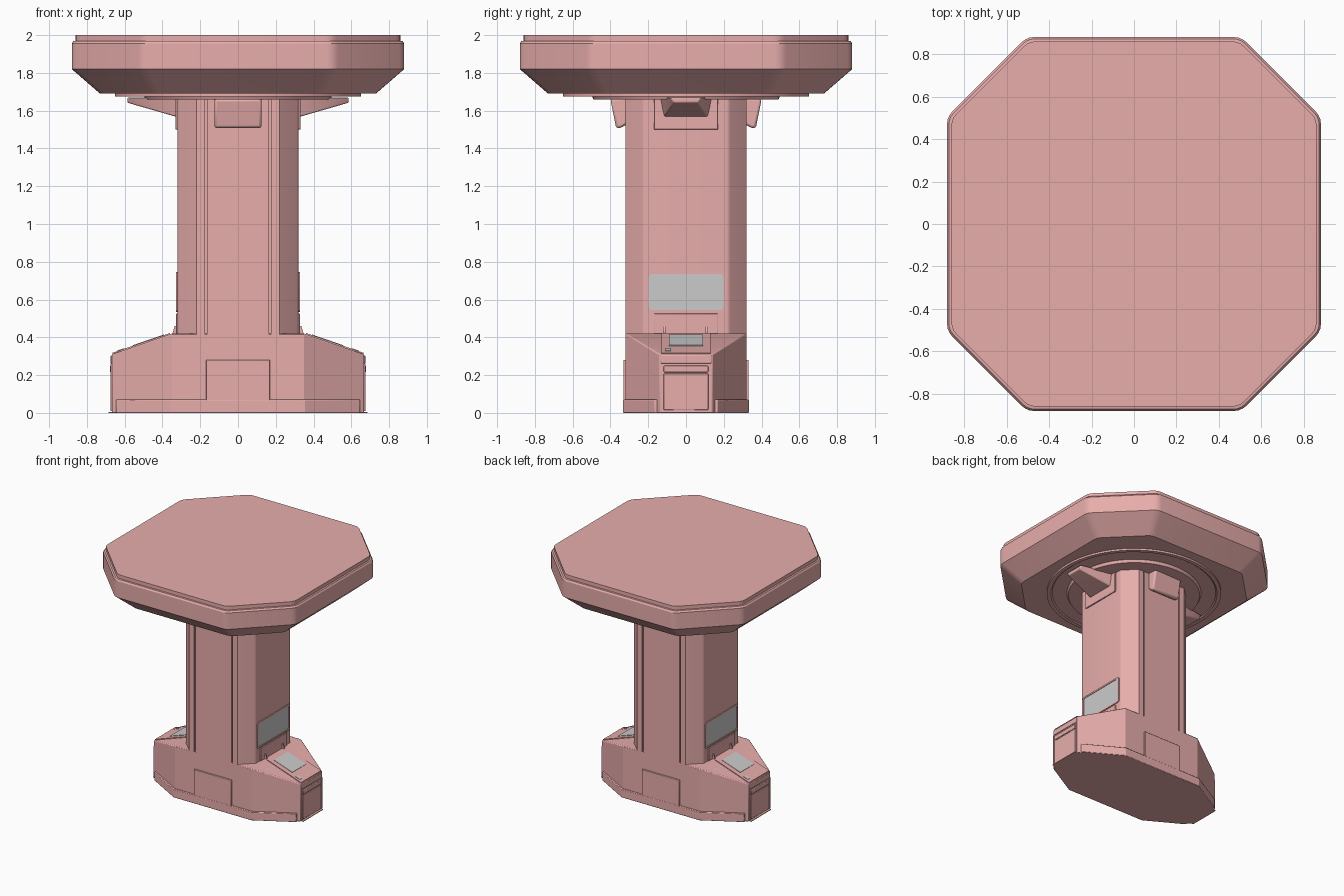
import bpy, bmesh
from math import cos, sin, pi
from mathutils import Vector

if "Cube" in bpy.data.objects:
    bpy.data.objects.remove(bpy.data.objects["Cube"])


def material(name, color):
    m = bpy.data.materials.new(name)
    m.diffuse_color = color
    m.use_nodes = True
    m.node_tree.nodes["Principled BSDF"].inputs["Base Color"].default_value = m.diffuse_color
    return m


PINK = material("body_pink", (0.8, 0.42, 0.41, 1))


def finish(bm, name, mat, bevel):
    bmesh.ops.recalc_face_normals(bm, faces=bm.faces)
    me = bpy.data.meshes.new(name)
    bm.to_mesh(me)
    bm.free()
    ob = bpy.data.objects.new(name, me)
    bpy.context.collection.objects.link(ob)
    if mat:
        me.materials.append(mat)
    if bevel:
        b = ob.modifiers.new("bevel", 'BEVEL')
        b.width, b.segments, b.limit_method = bevel, 2, 'ANGLE'
    bpy.ops.object.select_all(action='DESELECT')
    ob.select_set(True)
    bpy.context.view_layer.objects.active = ob
    bpy.ops.object.shade_smooth_by_angle(angle=0.45)
    return ob


def loft(name, rings, mat=PINK, place=lambda u, v, w: (u, v, w)):
    """Skin through (outline, height) rings and cap both ends."""
    bm = bmesh.new()
    vs = [[bm.verts.new(place(u, v, w)) for u, v in pts] for pts, w in rings]
    n = len(vs[0])
    for a, b in zip(vs, vs[1:]):
        for i in range(n):
            bm.faces.new((a[i], a[(i + 1) % n], b[(i + 1) % n], b[i]))
    bm.faces.new(vs[0][::-1])
    bm.faces.new(vs[-1])
    return finish(bm, name, mat, 0)


def hull(name, pts, mat=PINK, bevel=0):
    bm = bmesh.new()
    for p in pts:
        bm.verts.new(p)
    bmesh.ops.convex_hull(bm, input=bm.verts[:])
    bmesh.ops.dissolve_limit(bm, angle_limit=0.01, verts=bm.verts[:], edges=bm.edges[:])
    return finish(bm, name, mat, bevel)


def box(name, x, y, z, mat=PINK, bevel=0):
    return hull(name, [(a, b, c) for a in x for b in y for c in z], mat, bevel)


def rounded(poly, r, n=3):
    """Soften polygon corners with a short curve starting r from each corner."""
    out = []
    for i, p in enumerate(poly):
        p = Vector(p)
        a = p + (Vector(poly[i - 1]) - p).normalized() * r
        b = p + (Vector(poly[(i + 1) % len(poly)]) - p).normalized() * r
        for k in range(n + 1):
            t = k / n
            out.append(tuple(a * (1 - t) ** 2 + p * 2 * t * (1 - t) + b * t * t))
    return out


def octagon(h, c):
    return [(c, -h), (h, -c), (h, c), (c, h), (-c, h), (-h, c), (-h, -c), (-c, -h)]


def circle(r, n=64):
    return [(r * cos(2 * pi * i / n), r * sin(2 * pi * i / n)) for i in range(n)]


# Octagonal top with sloped underside and stepped rim
loft("table_top", [(rounded(octagon(h, c), 0.035), z) for h, c, z in (
    (0.73, 0.44, 1.69), (0.88, 0.505, 1.82), (0.88, 0.505, 1.955),
    (0.872, 0.50, 1.968), (0.86, 0.495, 1.97), (0.86, 0.495, 2.0))])

# Stepped round plate under the top
loft("under_plate", [(circle(r), z) for r, z in (
    (0.65, 1.70), (0.65, 1.675), (0.62, 1.675), (0.61, 1.682),
    (0.50, 1.682), (0.49, 1.66), (0.36, 1.66))])

# Column with chamfered corners and grooves either side of the front and back panels
W, G, D = 0.32, 0.17, 0.01
corner = rounded([(0.22, -W), (W, -0.225), (W, 0.225), (0.22, W)], 0.012)[4:12]
side = [(G - 0.005, -W), (G - 0.005, -W + D), (G + 0.005, -W + D), (G + 0.005, -W), (0.22, -W)]
half = side + corner + [(x, -y) for x, y in reversed(side)]
section = half + [(-x, -y) for x, y in half]
loft("column", [(section, 0.40), (section, 1.67)])

# Base body with sloping ends
plan = [(0.35, 0.32), (0.668, 0.14), (0.668, -0.14), (0.35, -0.32)]
plan += [(-x, -y) for x, y in plan]
hull("base", [(x, y, 0) for x, y in plan]
     + [(x, y, 0.42 if abs(x) < 0.5 else 0.31) for x, y in plan], bevel=0.006)
foot = [(0.355, 0.333), (0.645, 0.168), (0.645, -0.168), (0.355, -0.333)]
foot += [(-x, -y) for x, y in foot]
hull("plinth", [(x, y, z) for x, y in foot for z in (0, 0.07)], bevel=0.004)
box("floor_sheet", (-0.685, 0.685), (-0.13, 0.13), (0, 0.006))
box("base_centre_panel", (-G, G), (-0.332, 0.332), (0.02, 0.28), bevel=0.004)


def on_slope(t, lift):
    """Point (x, z) on the sloped base end, lifted along its normal."""
    return 0.35 + 0.32 * t + 0.325 * lift, 0.42 - 0.11 * t + 0.946 * lift


for s, tag in ((1, "right"), (-1, "left")):
    def slab(name, t0, t1, y0, y1, lift, mat):
        pts = []
        for t in (t0, t1):
            for h in (-0.01, lift):
                x, z = on_slope(t, h)
                pts += [(s * x, s * y, z) for y in (y0, y1)]
        hull(f"{tag}_{name}", pts, mat)

    def sbox(name, x, y, z, bevel=0):
        box(f"{tag}_{name}", [s * v for v in x], [s * v for v in y], z, PINK, bevel)

    # Control panel on the slope
    slab("control_panel", 0.03, 0.98, -0.13, 0.13, 0.006, PINK)
    slab("control_screen", 0.12, 0.64, -0.09, 0.09, 0.009, None)
    slab("control_button", 0.78, 0.9, -0.11, -0.08, 0.009, None)

    # End hatch with lip and side rails
    sbox("hatch", (0.64, 0.673), (-0.118, 0.118), (0.015, 0.208), 0.003)
    sbox("hatch_lip", (0.64, 0.677), (-0.118, 0.118), (0.215, 0.25), 0.004)
    sbox("hatch_header", (0.64, 0.674), (-0.135, 0.135), (0.262, 0.305), 0.004)
    for y in (-0.13, 0.13):
        sbox("hatch_rail", (0.64, 0.675), (y - 0.006, y + 0.006), (0.01, 0.262))

    # Plate and small ribs where column meets base
    sbox("column_foot_plate", (0.30, 0.328), (-G, G), (0.41, 0.525), 0.003)
    for y in (-0.115, 0.11):
        hull(f"{tag}_foot_rib", [(s * x, s * (y + d), z) for d in (-0.006, 0.006)
             for x, z in ((0.31, 0.46), (0.335, 0.46), (0.35, 0.41), (0.31, 0.41))])

    # Side display with raised rounded frame
    def frame(a, b):
        return rounded([(-a, 0.64 - b), (a, 0.64 - b), (a, 0.64 + b), (-a, 0.64 + b)], 0.02)
    outer, inner = frame(0.212, 0.107), frame(0.198, 0.095)
    to_side = lambda u, v, w: (s * w, s * u, v)
    loft(f"{tag}_display_frame", [(outer, 0.31), (outer, 0.327), (inner, 0.327),
                                  (inner, 0.321)], PINK, to_side)
    loft(f"{tag}_display_screen", [(inner, 0.318), (inner, 0.323)], None, to_side)

    # Side bracket plate and tapering arm under the top
    sbox("bracket_plate", (0.30, 0.331), (-G, G), (1.50, 1.67), 0.004)
    hull(f"{tag}_bracket_arm", [(s * x, y * k, z) for k in (-1, 1) for x, y, z in (
        (0.31, 0.14, 1.67), (0.31, 0.115, 1.565), (0.335, 0.115, 1.57),
        (0.585, 0.08, 1.67), (0.585, 0.065, 1.642))], bevel=0.006)

    # Rounded front and back brackets
    face = "front" if s < 0 else "back"
    hull(f"{face}_bracket", [(x, s * y, z) for x in (-0.125, 0.125) for y, z in (
        (0.31, 1.67), (0.40, 1.66), (0.395, 1.635), (0.37, 1.508), (0.345, 1.508),
        (0.31, 1.53))], bevel=0.014)
